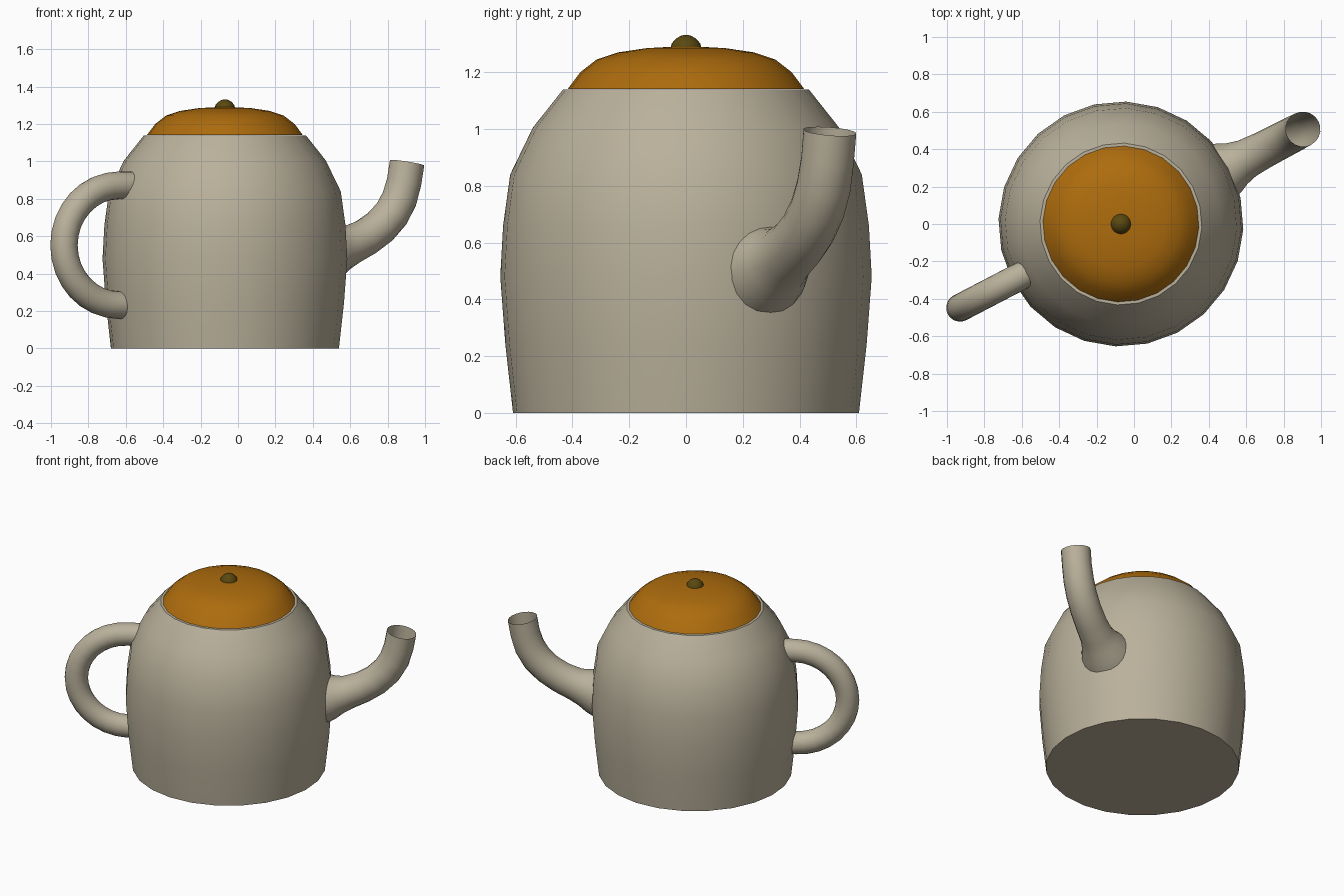
import bpy, bmesh, math
from mathutils import Vector

if "Cube" in bpy.data.objects:
    bpy.data.objects.remove(bpy.data.objects["Cube"])

TURN = math.radians(27.5)      # spout and handle lie in one turned vertical plane
CENTRE = (-0.07, 0, 0)


def material(name, rgb):
    m = bpy.data.materials.new(name)
    m.diffuse_color = (*rgb, 1)
    m.use_nodes = True
    m.node_tree.nodes["Principled BSDF"].inputs["Base Color"].default_value = m.diffuse_color
    return m


clay = material("clay", (0.49, 0.44, 0.33))
amber = material("amber", (0.42, 0.15, 0.004))
olive = material("olive", (0.10, 0.065, 0.005))


def finish(name, bm, mat, angle=40):
    bmesh.ops.recalc_face_normals(bm, faces=bm.faces)
    me = bpy.data.meshes.new(name)
    bm.to_mesh(me)
    bm.free()
    ob = bpy.data.objects.new(name, me)
    bpy.context.collection.objects.link(ob)
    ob.location = CENTRE
    ob.rotation_euler.z = TURN
    me.materials.append(mat)
    bpy.ops.object.select_all(action='DESELECT')
    ob.select_set(True)
    bpy.context.view_layer.objects.active = ob
    bpy.ops.object.shade_smooth_by_angle(angle=math.radians(angle))
    return ob


def skin(bm, rings, cap_start=False, cap_end=False):
    rings = [[bm.verts.new(p) for p in r] for r in rings]
    n = len(rings[0])
    for a, b in zip(rings, rings[1:]):
        for i in range(n):
            j = (i + 1) % n
            bm.faces.new((a[i], a[j], b[j], b[i]))
    if cap_start:
        bm.faces.new(rings[0])
    if cap_end:
        bm.faces.new(rings[-1])


def lathe(name, profile, mat, cap_start, cap_end, sides=24):
    bm = bmesh.new()
    skin(bm, [[(r * math.cos(math.tau * i / sides), r * math.sin(math.tau * i / sides), z)
               for i in range(sides)] for r, z in profile], cap_start, cap_end)
    return finish(name, bm, mat)


def tube(name, path, mat, sides=20):
    """Sweep circles along (distance, height, radius) points in the xz plane."""
    pts = [Vector((s, 0, z)) for s, z, r in path]
    rings = []
    for k, (p, (s, z, r)) in enumerate(zip(pts, path)):
        t = (pts[min(k + 1, len(pts) - 1)] - pts[max(k - 1, 0)]).normalized()
        u = Vector((-t.z, 0, t.x))
        rings.append([p + r * (u * math.cos(math.tau * i / sides)
                               + Vector((0, 1, 0)) * math.sin(math.tau * i / sides))
                      for i in range(sides)])
    bm = bmesh.new()
    skin(bm, rings)
    return finish(name, bm, mat, 60)


# Body with a narrow flat rim
lathe("body", [(0.61, 0), (0.637, 0.24), (0.655, 0.48), (0.645, 0.66), (0.62, 0.84),
               (0.54, 1.005), (0.433, 1.14), (0.40, 1.14)], clay, True, False)

# Domed lid
lathe("lid", [(0.417, 1.141), (0.373, 1.2), (0.315, 1.245), (0.24, 1.27),
              (0.14, 1.285), (0.05, 1.29)], amber, True, True)

# Lid knob
lathe("lid_knob", [(0.054, 1.286), (0.05, 1.302), (0.036, 1.318), (0.02, 1.328),
                   (0.004, 1.332)], olive, False, True)

# Flared curving spout, open at the tip
tube("spout", [(0.59, 0.505, 0.165), (0.65, 0.52, 0.146), (0.70, 0.535, 0.122), (0.76, 0.555, 0.106),
               (0.85, 0.595, 0.1), (0.935, 0.65, 0.098), (1.005, 0.72, 0.097),
               (1.052, 0.80, 0.096), (1.08, 0.89, 0.094), (1.098, 0.992, 0.094)], clay)

# Half-ring handle, ends buried in the body
arc = [(-0.64 - 0.33 * math.sin(math.pi * i / 16), 0.552 + 0.32 * math.cos(math.pi * i / 16), 0.074)
       for i in range(17)]
tube("handle", [(-0.55, 0.872, 0.074)] + arc + [(-0.58, 0.232, 0.074)], clay)
